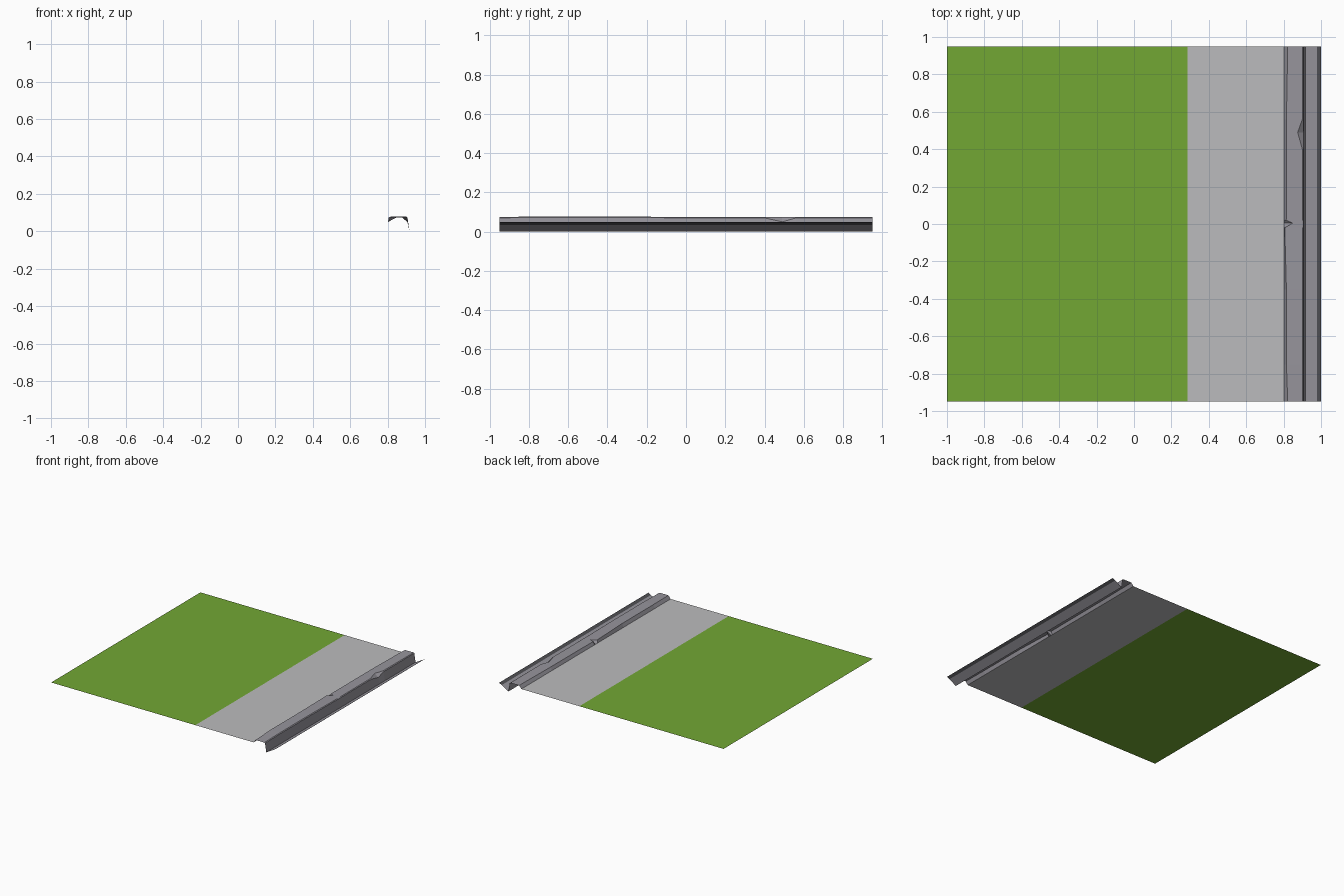
import bpy
import bmesh

if "Cube" in bpy.data.objects:
    bpy.data.objects.remove(bpy.data.objects["Cube"])


def material(name, color):
    m = bpy.data.materials.new(name)
    m.diffuse_color = (*color, 1)
    m.use_nodes = True
    m.node_tree.nodes["Principled BSDF"].inputs["Base Color"].default_value = m.diffuse_color
    return m


GRASS = material("grass green", (0.17, 0.39, 0.034))
PAVING = material("paving grey", (0.50, 0.50, 0.51))
STONE = material("curb stone", (0.31, 0.30, 0.335))
ASPHALT = material("dark asphalt", (0.08, 0.08, 0.09))
HALF = 0.95


def sheet(name, rows, mats, rule=lambda column: 0):
    """Skin rows of points into an open sheet; rule colours each column."""
    bm = bmesh.new()
    grid = [[bm.verts.new(p) for p in row] for row in rows]
    for a, b in zip(grid, grid[1:]):
        for i in range(len(a) - 1):
            f = bm.faces.new((a[i], a[i + 1], b[i + 1], b[i]))
            f.material_index = rule(i)
    me = bpy.data.meshes.new(name)
    bm.to_mesh(me)
    bm.free()
    for m in mats:
        me.materials.append(m)
    ob = bpy.data.objects.new(name, me)
    bpy.context.collection.objects.link(ob)
    return ob


# Flat lawn and sidewalk
for name, x0, x1, mat in (("lawn", -1.0, 0.285, GRASS),
                          ("sidewalk", 0.285, 0.803, PAVING)):
    sheet(name, [[(x0, y, 0.05), (x1, y, 0.05)] for y in (-HALF, HALF)], [mat])

# Worn curb: (y, back edge x, top z, front edge x, lip z)
stations = [
    (-HALF, 0.822, 0.074, 0.900, 0.070),
    (-0.75, 0.815, 0.078, 0.900, 0.073),
    (-0.35, 0.815, 0.078, 0.900, 0.073),
    (-0.02, 0.806, 0.074, 0.900, 0.070),
    (0.005, 0.848, 0.074, 0.900, 0.070),   # crack in the back edge
    (0.02, 0.814, 0.074, 0.900, 0.070),
    (0.40, 0.815, 0.075, 0.900, 0.070),
    (0.49, 0.815, 0.075, 0.875, 0.050),    # chip in the front edge
    (0.56, 0.815, 0.075, 0.900, 0.070),
    (HALF, 0.822, 0.074, 0.900, 0.070),
]
sheet("curb", [[(0.802, y, 0.05), (back, y, top), (front, y, top),
                (0.906, y, lip), (0.917, y, 0.0)]
               for y, back, top, front, lip in stations], [STONE])

# Gutter rising to a dark road edge
sheet("gutter", [[(0.917, y, 0.0), (0.978, y, 0.035), (1.0, y, 0.048)]
                 for y in (-HALF, HALF)], [STONE, ASPHALT], lambda i: i)
